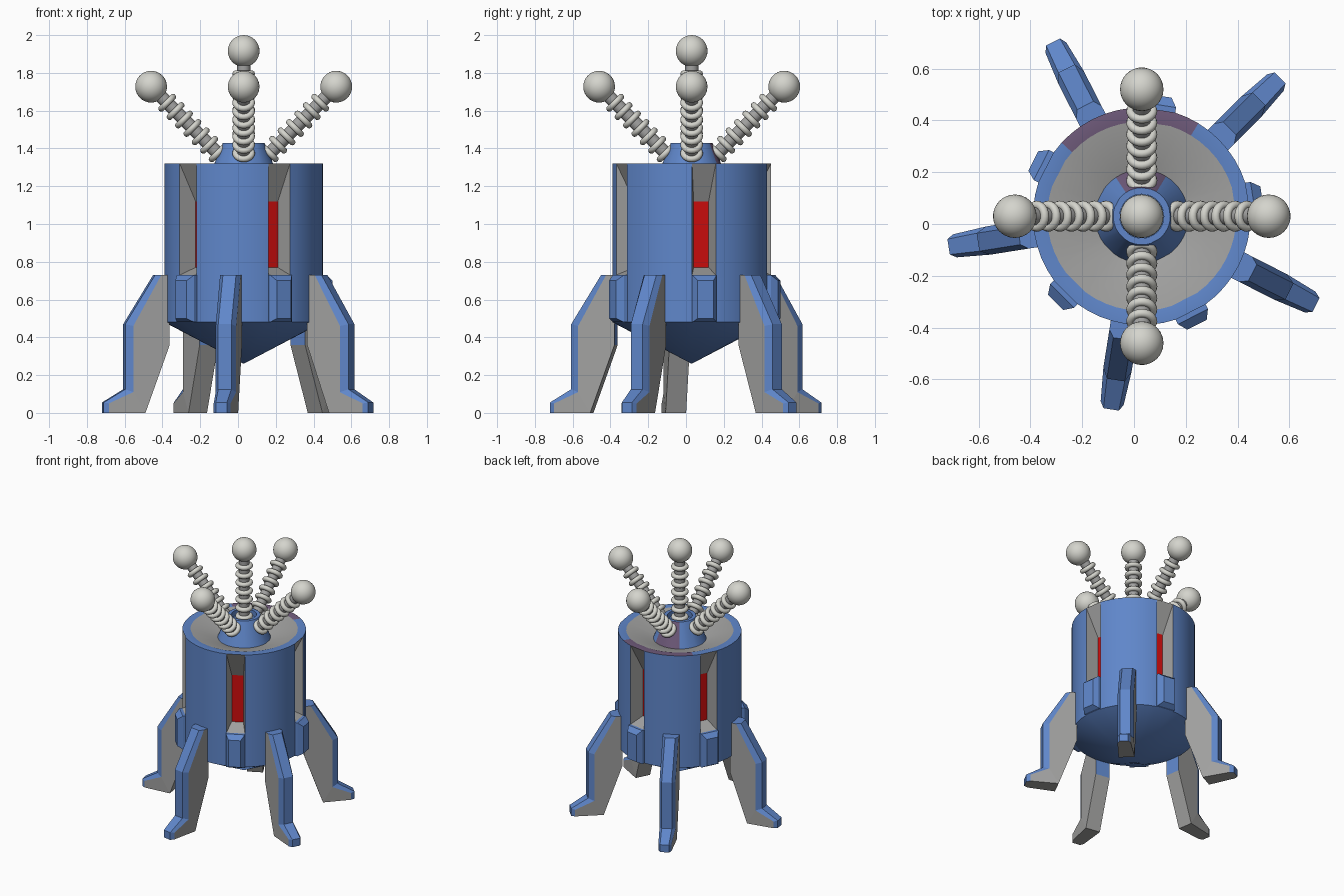
import bpy, bmesh, math
from mathutils import Vector, Matrix

if "Cube" in bpy.data.objects:
    bpy.data.objects.remove(bpy.data.objects["Cube"])

CX = CY = 0.03                       # axis of the whole machine


def mat(name, rgb):
    m = bpy.data.materials.new(name)
    m.diffuse_color = (*rgb, 1)
    m.use_nodes = True
    m.node_tree.nodes["Principled BSDF"].inputs["Base Color"].default_value = m.diffuse_color
    return m


BLUE, GREY, RED, STAIN = 0, 1, 2, 3
PAINT = [mat("blue paint", (0.115, 0.24, 0.59)), mat("grey metal", (0.36, 0.36, 0.355)),
         mat("red panel", (0.62, 0.004, 0.004)), mat("purple stain", (0.17, 0.11, 0.21))]
PALE = mat("pale metal", (0.66, 0.66, 0.61))


def polar(r, deg, z, side=0.0):
    """Point at radius r in direction deg, shifted sideways by side."""
    a = math.radians(deg)
    return Vector((r * math.cos(a) - side * math.sin(a), r * math.sin(a) + side * math.cos(a), z))


def finish(name, bm, smooth=None):
    bmesh.ops.remove_doubles(bm, verts=bm.verts, dist=1e-5)
    bmesh.ops.recalc_face_normals(bm, faces=bm.faces)
    me = bpy.data.meshes.new(name)
    bm.to_mesh(me)
    bm.free()
    for m in PAINT:
        me.materials.append(m)
    ob = bpy.data.objects.new(name, me)
    ob.location = (CX, CY, 0)
    bpy.context.collection.objects.link(ob)
    if smooth:
        bpy.ops.object.select_all(action='DESELECT')
        ob.select_set(True)
        bpy.context.view_layer.objects.active = ob
        bpy.ops.object.shade_smooth_by_angle(angle=math.radians(smooth))
    return ob


def face(bm, pts, m):
    pts = [p for i, p in enumerate(pts) if (p - pts[i - 1]).length > 1e-6]
    f = bm.faces.new([bm.verts.new(p) for p in pts])
    f.material_index = m


# Body: a turned profile, with a recessed panel in five wall columns
def build_body():
    bm = bmesh.new()
    profile = [(0, 0.26), (0.42, 0.48), (0.42, 0.73), (0.42, 1.32), (0.365, 1.32),
               (0.18, 1.26), (0.11, 1.43), (0.085, 1.43), (0.085, 1.39), (0, 1.39)]
    colours = [BLUE, BLUE, BLUE, BLUE, GREY, BLUE, BLUE, BLUE, BLUE]
    half, steps = 8.7, 8
    for k in range(5):
        mid = 9 + 72 * k
        cols = [mid - half] + [mid + half + (72 - 2 * half) * i / steps for i in range(steps + 1)]
        for c, (a, b) in enumerate(zip(cols, cols[1:])):
            for i, ((r0, z0), (r1, z1)) in enumerate(zip(profile, profile[1:])):
                quad = [polar(r0, a, z0), polar(r0, b, z0), polar(r1, b, z1), polar(r1, a, z1)]
                if c == 0 and i == 2:            # recess with sloped walls and red back
                    inner = [polar(0.32, mid, z, s) for z, s in
                             ((0.77, -0.04), (0.77, 0.04), (1.12, 0.04), (1.12, -0.04))]
                    face(bm, inner, RED)
                    for j in range(4):
                        n = (j + 1) % 4
                        face(bm, [quad[j], quad[n], inner[n], inner[j]], GREY)
                    continue
                ang = ((a + b) / 2) % 360
                stained = (i == 3 and 58 < ang < 137) or (i == 5 and 60 < ang < 122)
                face(bm, quad, STAIN if stained else colours[i])
    finish("body", bm, 25)


# Leg: grey flanks, blue chamfered outer ridge
def build_leg(deg, name):
    bm = bmesh.new()
    inner = [(0.405, 0.73), (0.405, 0.36), (0.535, 0.0)]
    edge = [(0.45, 0.73, 0.055), (0.60, 0.46, 0.055), (0.60, 0.11, 0.055),
            (0.73, 0.05, 0.045), (0.73, 0.0, 0.045)]
    ridge = [(0.48, 0.73, 0.035), (0.64, 0.47, 0.035), (0.64, 0.125, 0.035),
             (0.755, 0.055, 0.03), (0.755, 0.0, 0.03)]
    P = {}
    for s in (1, -1):
        P[s] = ([polar(r, deg, z, s * 0.055) for r, z in inner],
                [polar(r, deg, z, s * w) for r, z, w in edge],
                [polar(r, deg, z, s * w) for r, z, w in ridge])
        n, e, o = P[s]
        face(bm, [n[0], n[1], e[1], e[0]], GREY)
        face(bm, [n[1], n[2], e[2], e[1]], GREY)
        face(bm, [n[2], e[4], e[3], e[2]], GREY)
        for i in range(4):
            face(bm, [e[i], e[i + 1], o[i + 1], o[i]], BLUE)
    (n, e, o), (n2, e2, o2) = P[1], P[-1]
    for i in range(4):
        face(bm, [o[i], o[i + 1], o2[i + 1], o2[i]], BLUE)
    face(bm, [n[0], n[1], n2[1], n2[0]], BLUE)
    face(bm, [n[1], n[2], n2[2], n2[1]], GREY)
    face(bm, [n[0], e[0], o[0], o2[0], e2[0], n2[0]], BLUE)
    face(bm, [n[2], e[4], o[4], o2[4], e2[4], n2[2]], GREY)
    finish(name, bm)


# Lug: bevelled block under each recess
def build_lug(deg, name):
    bm = bmesh.new()
    rings = [[polar(r, deg, z, s) for z, s in ((z0, -w), (z0, w), (z1, w), (z1, -w))]
             for r, w, z0, z1 in ((0.39, 0.065, 0.48, 0.73), (0.435, 0.065, 0.48, 0.73),
                                  (0.47, 0.042, 0.50, 0.70))]
    for a, b in zip(rings, rings[1:]):
        for j in range(4):
            n = (j + 1) % 4
            face(bm, [a[j], a[n], b[n], b[j]], BLUE)
    face(bm, rings[0], BLUE)
    face(bm, rings[-1], BLUE)
    finish(name, bm)


# Antenna: shaft, rings and ball along local z, ball at the origin
def build_antenna():
    parts = []

    def keep(m):
        ob = bpy.context.object
        ob.data.materials.append(m)
        parts.append(ob)

    bpy.ops.mesh.primitive_uv_sphere_add(segments=32, ring_count=16, radius=0.084)
    keep(PALE)
    bpy.ops.mesh.primitive_cylinder_add(vertices=20, radius=0.035, depth=0.52, location=(0, 0, -0.26))
    keep(PAINT[GREY])
    for i in range(7):
        bpy.ops.mesh.primitive_torus_add(major_segments=24, minor_segments=10, major_radius=0.043,
                                         minor_radius=0.017, location=(0, 0, -0.12 - 0.063 * i))
        keep(PALE)
    bpy.ops.object.select_all(action='DESELECT')
    for ob in parts:
        ob.select_set(True)
    bpy.context.view_layer.objects.active = parts[0]
    bpy.ops.object.join()
    bpy.ops.object.shade_smooth_by_angle(angle=math.radians(40))
    first = bpy.context.object
    first.name = "centre_antenna"
    first.location = (CX, CY, 1.916)
    for k, name in enumerate(("right", "back", "left", "front")):
        ob = bpy.data.objects.new(name + "_antenna", first.data)
        bpy.context.collection.objects.link(ob)
        turn = Matrix.Rotation(math.radians(90 * k), 4, 'Z') @ Matrix.Rotation(math.radians(45), 4, 'Y')
        ob.matrix_world = Matrix.Translation(Vector((CX, CY, 0)) + polar(0.49, 90 * k, 1.727)) @ turn


build_body()
for k in range(5):
    build_leg(45 + 72 * k, f"leg_{k + 1}")
    build_lug(9 + 72 * k, f"lug_{k + 1}")
build_antenna()
